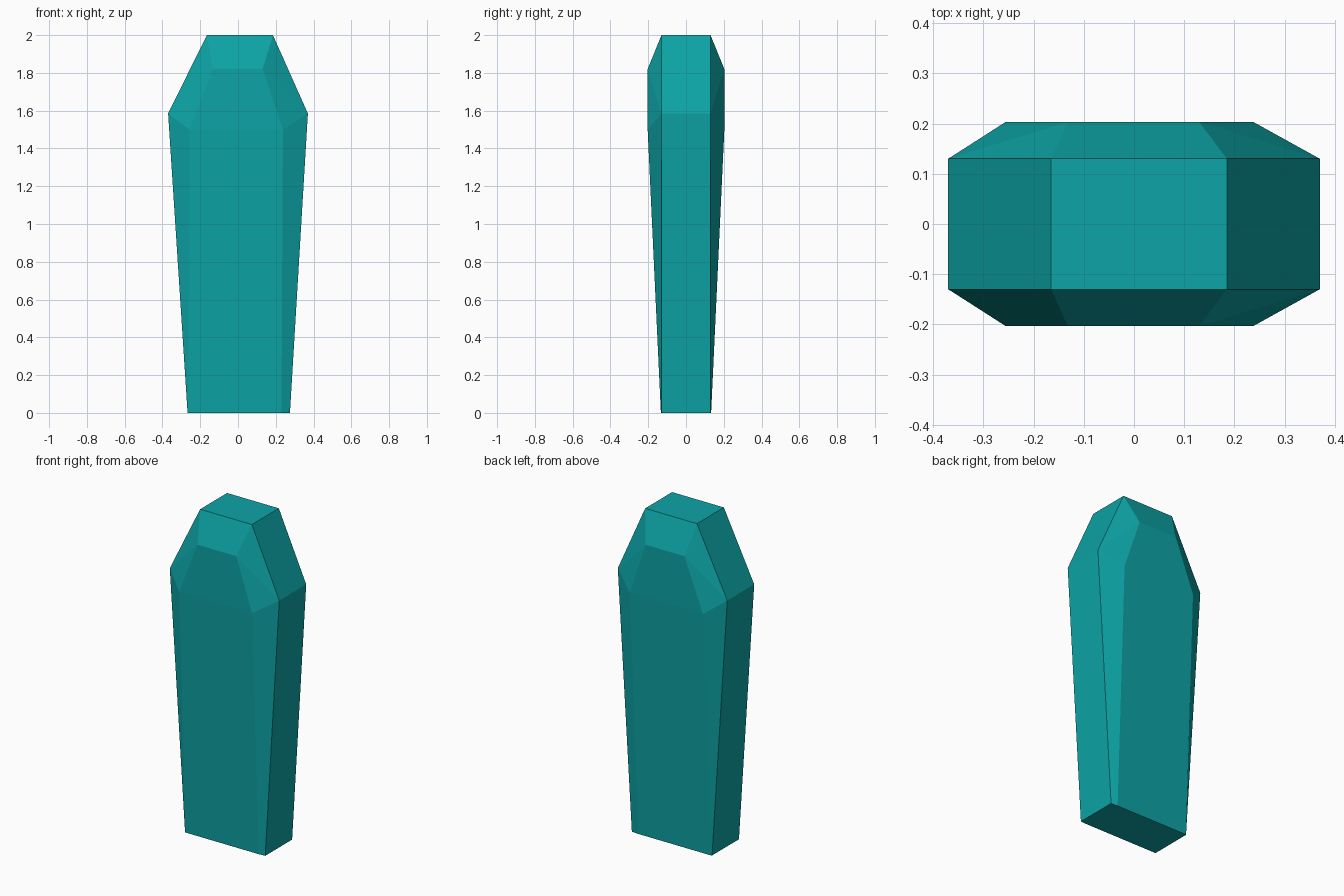
import bpy
import bmesh

cube = bpy.data.objects.get("Cube")
if cube:
    bpy.data.objects.remove(cube, do_unlink=True)

# Flat teal used on every face
teal = bpy.data.materials.new("teal")
teal.use_nodes = True
color = (0.004, 0.37, 0.38, 1.0)
teal.diffuse_color = color
teal.node_tree.nodes["Principled BSDF"].inputs["Base Color"].default_value = color

# Outlines (x, z) run round from bottom left; panel points also carry depth
RIM = [(-0.267, 0), (-0.37, 1.585), (-0.165, 2), (0.185, 2), (0.37, 1.585), (0.275, 0)]
RIM_DEPTH = 0.13
PANEL = [(-0.264, 0, 0.133), (-0.256, 1.5, 0.203), (-0.132, 1.82, 0.203),
         (0.13, 1.82, 0.203), (0.238, 1.5, 0.203), (0.23, 0, 0.133)]

bm = bmesh.new()


def half(side):
    """Make the rim, the raised panel and its sloping border on one side."""
    rim = [bm.verts.new((x, side * RIM_DEPTH, z)) for x, z in RIM]
    panel = [bm.verts.new((x, side * d, z)) for x, z, d in PANEL]
    # Raised panel, bending at the shoulders
    bm.faces.new(panel[1:5])
    bm.faces.new((panel[0], panel[1], panel[4], panel[5]))
    # Sloping border, with the upper corners split from the shoulder
    for i in (0, 2, 4):
        bm.faces.new((rim[i], rim[i + 1], panel[i + 1], panel[i]))
    for shoulder, top in ((1, 2), (4, 3)):
        bm.faces.new((rim[shoulder], rim[top], panel[top]))
        bm.faces.new((rim[shoulder], panel[top], panel[shoulder]))
    return rim, panel


front_rim, front_panel = half(-1)
back_rim, back_panel = half(1)

# Side walls and lid top
for i in range(5):
    bm.faces.new((front_rim[i], front_rim[i + 1], back_rim[i + 1], back_rim[i]))

# Base
bm.faces.new((front_rim[0], front_panel[0], front_panel[5], front_rim[5],
              back_rim[5], back_panel[5], back_panel[0], back_rim[0]))
bmesh.ops.recalc_face_normals(bm, faces=bm.faces[:])

mesh = bpy.data.meshes.new("coffin_body")
bm.to_mesh(mesh)
bm.free()
mesh.materials.append(teal)
body = bpy.data.objects.new("coffin_body", mesh)
bpy.context.collection.objects.link(body)
